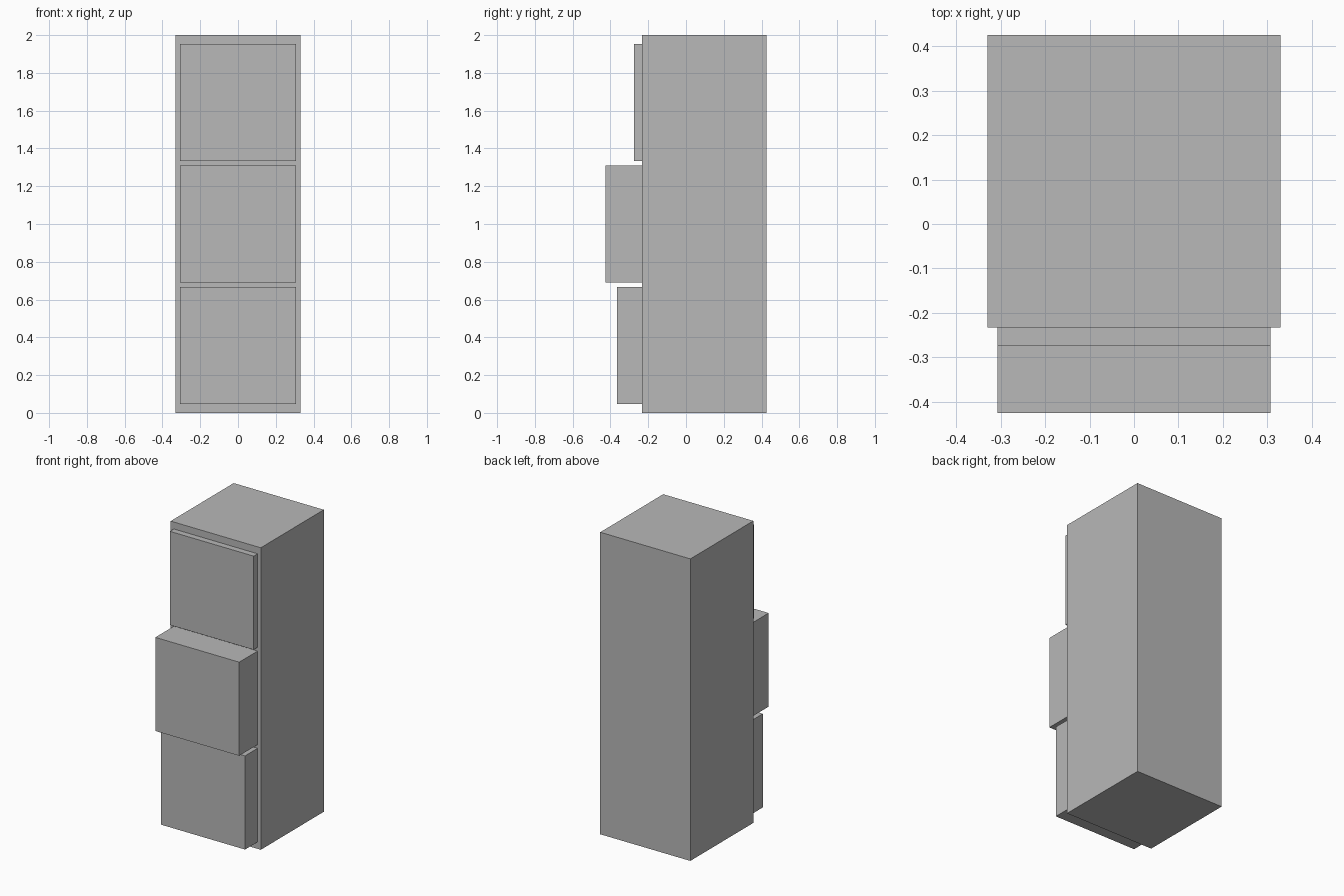
import bpy

cube = bpy.data.objects.get("Cube")
if cube:
    bpy.data.objects.remove(cube, do_unlink=True)

# One plain grey for the whole cabinet
grey = bpy.data.materials.new("plain_grey")
grey.use_nodes = True
colour = (0.48, 0.48, 0.48, 1)
grey.diffuse_color = colour
grey.node_tree.nodes["Principled BSDF"].inputs["Base Color"].default_value = colour


def box(name, low, high):
    """Axis-aligned box between two corners."""
    centre = [(a + b) / 2 for a, b in zip(low, high)]
    bpy.ops.mesh.primitive_cube_add(size=1, location=centre)
    obj = bpy.context.object
    obj.name = name
    obj.scale = [b - a for a, b in zip(low, high)]
    bpy.ops.object.transform_apply(location=False, rotation=False, scale=True)
    obj.data.materials.append(grey)
    return obj


HALF_WIDTH, BACK, FRONT, HEIGHT = 0.33, 0.426, -0.233, 2.0
DRAWER_HALF, DRAWER_HEIGHT, PITCH, FIRST = 0.307, 0.62, 0.644, 0.046

# Cabinet body
box("cabinet_body", (-HALF_WIDTH, FRONT, 0), (HALF_WIDTH, BACK, HEIGHT))

# Drawers, each pulled out by a different amount
drawers = [("bottom_drawer", -0.365), ("middle_drawer", -0.426), ("top_drawer", -0.274)]
for i, (name, face_y) in enumerate(drawers):
    z = FIRST + i * PITCH
    box(name, (-DRAWER_HALF, face_y, z), (DRAWER_HALF, FRONT + 0.01, z + DRAWER_HEIGHT))
